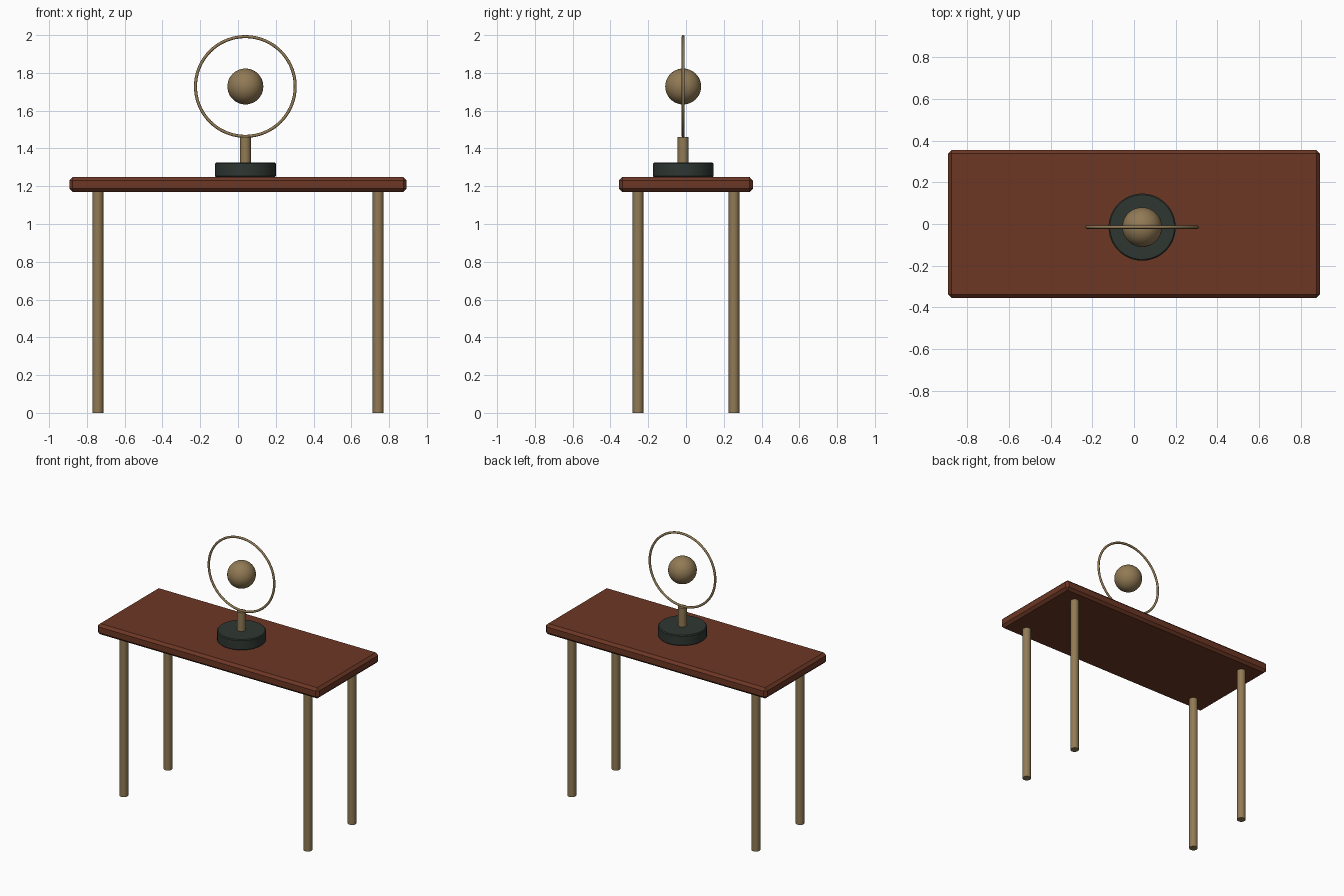
import bpy
import math

if "Cube" in bpy.data.objects:
    bpy.data.objects.remove(bpy.data.objects["Cube"])


def material(name, rgb):
    m = bpy.data.materials.new(name)
    m.diffuse_color = (*rgb, 1)
    m.use_nodes = True
    m.node_tree.nodes["Principled BSDF"].inputs["Base Color"].default_value = m.diffuse_color
    return m


WOOD = material("red brown wood", (0.150, 0.038, 0.018))
BRASS = material("aged brass", (0.285, 0.195, 0.090))
DARK = material("dark green stone", (0.028, 0.038, 0.032))


def finish(name, mat, bevel=0.0, segments=1, smooth=True):
    ob = bpy.context.object
    ob.name = name
    ob.data.materials.append(mat)
    if smooth:
        bpy.ops.object.shade_smooth_by_angle(angle=math.radians(35))
    if bevel:
        mod = ob.modifiers.new("edge bevel", 'BEVEL')
        mod.width = bevel
        mod.segments = segments
        mod.limit_method = 'ANGLE'
        mod.angle_limit = math.radians(40)
    return ob


def cylinder(name, mat, x, y, r, z0, z1, bevel=0.0, sides=32):
    bpy.ops.mesh.primitive_cylinder_add(vertices=sides, radius=r, depth=z1 - z0,
                                        location=(x, y, (z0 + z1) / 2))
    return finish(name, mat, bevel, 1)


# Table top with chamfered edges
Z0, Z1 = 1.17, 1.248
bpy.ops.mesh.primitive_cube_add(size=1, location=(0, 0, (Z0 + Z1) / 2))
top = bpy.context.object
top.scale = (1.786, 0.71, Z1 - Z0)
bpy.ops.object.transform_apply(location=False, rotation=False, scale=True)
finish("table_top", WOOD, 0.018, 1, smooth=False)

# Four round legs
for sy, depth in ((-1, "front"), (1, "back")):
    for sx, side in ((-1, "left"), (1, "right")):
        cylinder(f"{depth}_{side}_leg", BRASS, sx * 0.742, sy * 0.254, 0.029, 0, Z0)

# Ornament: disc base, stem, floating ball and ring
CX, CY, CZ = 0.039, -0.015, 1.728
cylinder("ornament_base", DARK, CX, CY, 0.161, Z1, 1.325, 0.006, 48)
cylinder("ornament_stem", BRASS, CX, CY, 0.029, 1.325, 1.461)

bpy.ops.mesh.primitive_uv_sphere_add(segments=48, ring_count=24, radius=0.095,
                                     location=(CX, CY, CZ))
finish("ornament_ball", BRASS)

bpy.ops.mesh.primitive_torus_add(major_radius=0.264, minor_radius=0.008,
                                 major_segments=72, minor_segments=12,
                                 location=(CX, CY, CZ),
                                 rotation=(math.pi / 2, 0, 0))
finish("ornament_ring", BRASS)
